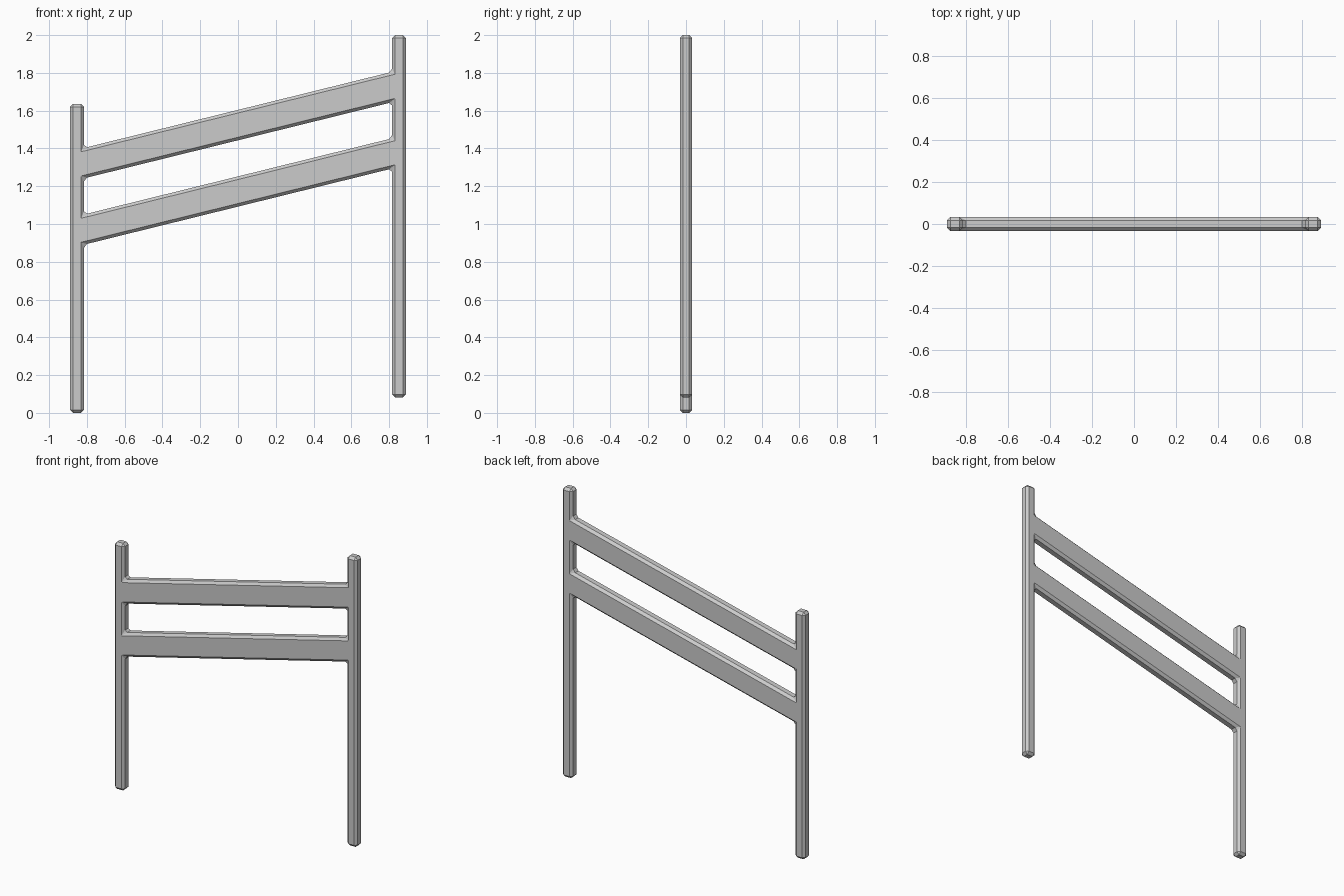
import bpy, bmesh

if "Cube" in bpy.data.objects:
    bpy.data.objects.remove(bpy.data.objects["Cube"])

HALF_W, INNER, HALF_D = 0.889, 0.815, 0.033
SLOPE = 0.247
RAIL_Z = [1.092, 1.252, 1.443, 1.604]   # rail edge heights at x = 0


def post_levels(x, bottom, top):
    return [bottom] + [z + SLOPE * x for z in RAIL_Z] + [top]


bm = bmesh.new()


def column(x, levels):
    return [bm.verts.new((x, -HALF_D, z)) for z in levels]


left = post_levels(-INNER, 0.0, 1.636)
right = post_levels(INNER, 0.082, 2.0)
cols = [column(-HALF_W, left), column(-INNER, left),
        column(INNER, right), column(HALF_W, right)]


def cell(c, r):
    bm.faces.new((cols[c][r], cols[c + 1][r], cols[c + 1][r + 1], cols[c][r + 1]))


# posts
for r in range(5):
    cell(0, r)
    cell(2, r)
# sloping rails
for r in (1, 3):
    cell(1, r)

# give the flat frame its thickness
ext = bmesh.ops.extrude_face_region(bm, geom=bm.faces[:], use_keep_orig=True)
moved = [g for g in ext["geom"] if isinstance(g, bmesh.types.BMVert)]
bmesh.ops.translate(bm, verts=moved, vec=(0, 2 * HALF_D, 0))
bmesh.ops.recalc_face_normals(bm, faces=bm.faces[:])

# chamfer every real corner, inside and outside
sharp = [e for e in bm.edges if len(e.link_faces) == 2 and e.calc_face_angle() > 0.5]
bmesh.ops.bevel(bm, geom=sharp, offset=0.016, offset_type='OFFSET', segments=1,
                profile=0.5, affect='EDGES', clamp_overlap=True)
bmesh.ops.recalc_face_normals(bm, faces=bm.faces[:])

mesh = bpy.data.meshes.new("sloped_fence_panel")
bm.to_mesh(mesh)
bm.free()
fence = bpy.data.objects.new("sloped_fence_panel", mesh)
bpy.context.collection.objects.link(fence)
